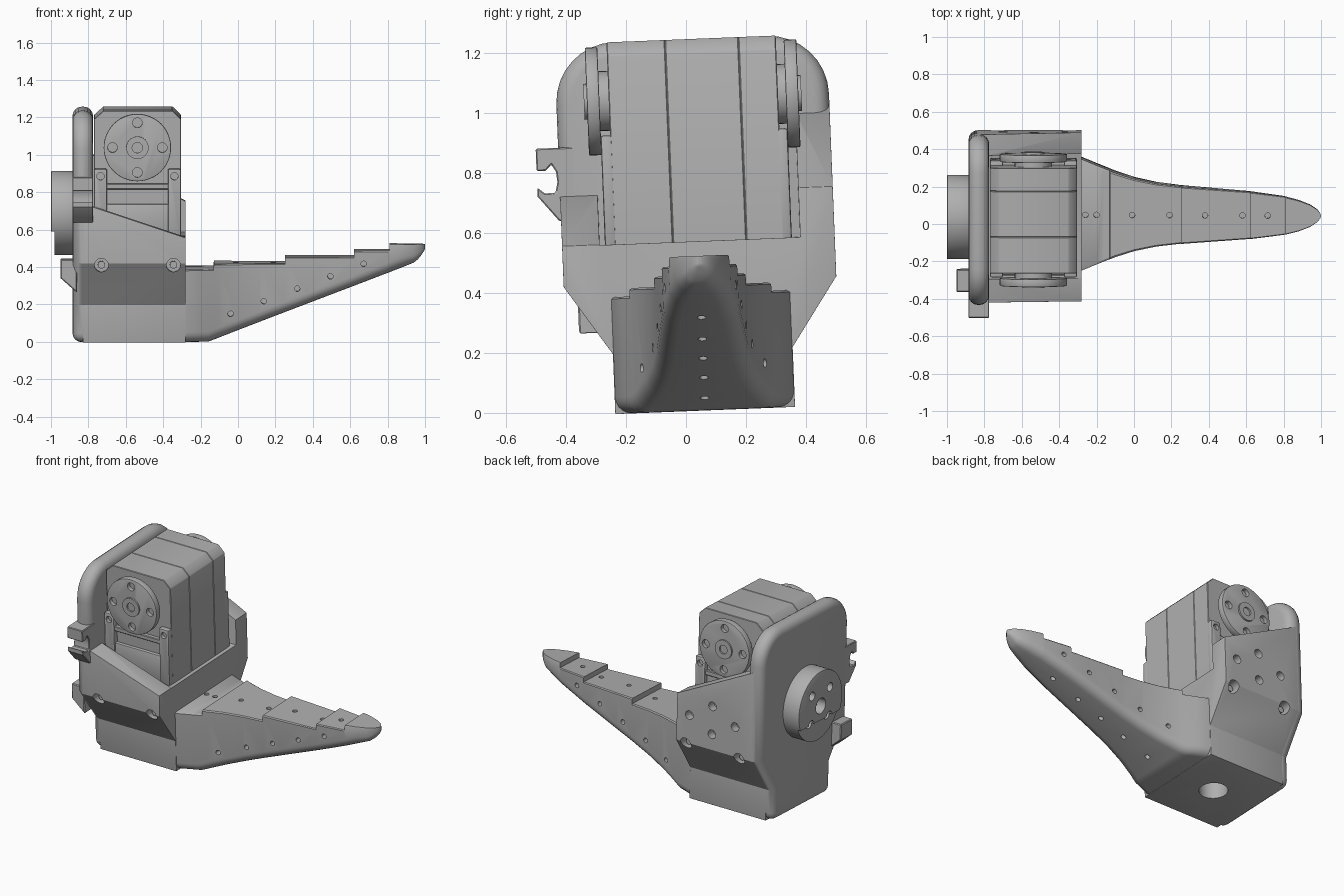
import bpy, bmesh, math
from mathutils import Matrix, Vector

cube = bpy.data.objects.get("Cube")
if cube:
    bpy.data.objects.remove(cube)

GREY = (0.43, 0.43, 0.43, 1)
mat = bpy.data.materials.new("plain grey")
mat.use_nodes = True
mat.diffuse_color = GREY
mat.node_tree.nodes["Principled BSDF"].inputs["Base Color"].default_value = GREY

parts = []
TURN = {'x': Matrix.Rotation(math.pi / 2, 4, 'Y'),
        'y': Matrix.Rotation(math.pi / 2, 4, 'X'), 'z': Matrix()}


def finish(name, bm):
    bmesh.ops.recalc_face_normals(bm, faces=bm.faces[:])
    me = bpy.data.meshes.new(name)
    bm.to_mesh(me)
    bm.free()
    me.materials.append(mat)
    ob = bpy.data.objects.new(name, me)
    bpy.context.collection.objects.link(ob)
    parts.append(ob)
    return ob


def bake(ob):
    dg = bpy.context.evaluated_depsgraph_get()
    me = bpy.data.meshes.new_from_object(ob.evaluated_get(dg))
    ob.modifiers.clear()
    ob.data = me


def bevel(ob, width, segments=4, angle=50):
    m = ob.modifiers.new("bevel", 'BEVEL')
    m.width, m.segments = width, segments
    m.limit_method, m.angle_limit = 'ANGLE', math.radians(angle)
    bake(ob)


def cut(ob, cutter):
    m = ob.modifiers.new("cut", 'BOOLEAN')
    m.operation, m.solver, m.object = 'DIFFERENCE', 'EXACT', cutter
    bake(ob)
    parts.remove(cutter)
    bpy.data.objects.remove(cutter)


def prism(name, pts, axis, a, b):
    """Extrude a profile: (y, z) points along x, or (x, z) points along y."""
    bm = bmesh.new()
    place = (lambda p: (a, p[0], p[1])) if axis == 'x' else (lambda p: (p[0], a, p[1]))
    f = bm.faces.new([bm.verts.new(place(p)) for p in pts])
    out = bmesh.ops.extrude_face_region(bm, geom=[f])
    step = Vector((b - a, 0, 0) if axis == 'x' else (0, b - a, 0))
    bmesh.ops.translate(bm, vec=step, verts=[v for v in out['geom'] if isinstance(v, bmesh.types.BMVert)])
    return finish(name, bm)


def box(name, x0, x1, y0, y1, z0, z1):
    return prism(name, [(x0, z0), (x1, z0), (x1, z1), (x0, z1)], 'y', y0, y1)


def rods(name, centres, axis, r, length, sides=20):
    """One mesh of equal cylinders, each centred on its point."""
    bm = bmesh.new()
    for c in centres:
        bmesh.ops.create_cone(bm, cap_ends=True, segments=sides, radius1=r, radius2=r,
                              depth=length, matrix=Matrix.Translation(c) @ TURN[axis])
    return finish(name, bm)


# Back plate with a rounded rim
right = [(0.3, 0), (0.3, 0.2), (0.455, 0.43)]
for i in range(9):
    t = math.pi / 2 * i / 8
    right.append((0.255 + 0.2 * math.cos(t), 1.04 + 0.2 * math.sin(t)))
plate = prism("back_plate", right + [(-y, z) for y, z in reversed(right)], 'x', -0.885, -0.775)
bevel(plate, 0.05)

# Bracket body: flared block, sloped side walls, servo pocket
flare = [(0.3, 0), (0.3, 0.2), (0.455, 0.43), (0.455, 1.04)]
body = prism("bracket_body", flare + [(-y, z) for y, z in reversed(flare)], 'x', -0.83, -0.28)
cut(body, prism("front_slope", [(-0.9, 0.773), (-0.2, 0.54), (-0.2, 1.2), (-0.9, 1.2)], 'y', -0.6, -0.32))
cut(body, prism("rear_slope", [(-0.9, 1.04), (-0.2, 0.69), (-0.2, 1.2), (-0.9, 1.2)], 'y', 0.33, 0.6))
cut(body, box("pocket", -0.775, -0.1, -0.33, 0.34, 0.565, 1.3))
bevel(body, 0.028, 3)
for side in (-1, 1):
    cut(body, rods("screw_hole", [(x, side * 0.45, 0.42) for x in (-0.73, -0.345)], 'y', 0.037, 0.16))
cut(body, rods("horn_hole", [(-0.535, 0.45, 0.71), (-0.535, 0.45, 0.53), (-0.7, 0.45, 0.62),
                             (-0.37, 0.45, 0.61)], 'y', 0.028, 0.1))
cut(body, rods("base_hole", [(-0.55, 0, 0)], 'z', 0.085, 0.3, 32))
for side in (-1, 1):
    rods("bracket_screw", [(x, side * 0.385, 0.42) for x in (-0.73, -0.345)], 'y', 0.02, 0.06, 12)

# Tapered finger with stepped top, lofted from rounded sections
WIDTH = [(-0.34, 0.3), (-0.28, 0.298), (-0.2, 0.265), (-0.1, 0.225), (0, 0.193), (0.12, 0.168),
         (0.25, 0.153), (0.62, 0.126), (0.8, 0.103), (0.88, 0.083), (0.94, 0.06),
         (0.98, 0.034), (0.995, 0.015), (1, 0.003)]
STEPS = [(-0.13, 0.39), (0.25, 0.418), (0.62, 0.452), (0.81, 0.484), (2, 0.516)]


def half_width(x):
    for (x0, w0), (x1, w1) in zip(WIDTH, WIDTH[1:]):
        if x <= x1:
            return w0 + (w1 - w0) * (x - x0) / (x1 - x0)
    return WIDTH[-1][1]


def under(x):
    z = max(0.001, 0.378 * (x + 0.16))
    return z + 0.05 * max(0, (x - 0.93) / 0.07) ** 2


def section(bm, x, top):
    w, low = half_width(x), under(x)
    r = min(0.055, w * 0.7, (top - low) * 0.6)
    half = [(w, top - 0.006), (w, low + r)]
    for i in range(1, 6):
        t = math.pi / 2 * i / 5
        half.append((w - r + r * math.cos(t), low + r - r * math.sin(t)))
    half.insert(0, (w * 0.96, top))
    ring = half + [(-y, z) for y, z in reversed(half)]
    return [bm.verts.new((x, y, z)) for y, z in ring]


bm = bmesh.new()
xs = sorted({x for x, _ in WIDTH} | {s for s, _ in STEPS[:-1]} | {-0.16, 0.37, 0.5, 0.96})
rings, level = [], 0
for x in xs:
    rings.append(section(bm, x, STEPS[level][1]))
    if x >= STEPS[level][0]:
        level += 1
        rings.append(section(bm, x + 0.0005, STEPS[level][1]))
for a, b in zip(rings, rings[1:]):
    for i in range(len(a)):
        j = (i + 1) % len(a)
        bm.faces.new((a[i], a[j], b[j], b[i]))
bm.faces.new(rings[0])
bm.faces.new(rings[-1])
finger = finish("finger", bm)
tops = [(-0.26, 0.39), (-0.2, 0.39), (-0.01, 0.418), (0.19, 0.418), (0.38, 0.452), (0.58, 0.452), (0.715, 0.484)]
cut(finger, rods("top_hole", [(x, 0, z) for x, z in tops], 'z', 0.015, 0.06, 12))
cut(finger, rods("under_hole", [(x, 0, under(x)) for x in (-0.05, 0.13, 0.3, 0.47, 0.66)], 'z', 0.015, 0.06, 12))
for side in (-1, 1):
    spots = [(-0.04 + 0.178 * i, 0.15 + 0.066 * i) for i in range(5)]
    cut(finger, rods("side_hole", [(x, side * half_width(x), z) for x, z in spots], 'y', 0.015, 0.08, 12))

# Servo case in three slabs
outline = [(-0.77, 0.56), (-0.305, 0.56), (-0.305, 1.195), (-0.35, 1.24), (-0.72, 1.24), (-0.77, 1.195)]
for name, y0, y1 in (("front", -0.28, -0.085), ("middle", -0.085, 0.16), ("rear", 0.16, 0.285)):
    bevel(prism("servo_case_" + name, outline, 'y', y0, y1), 0.003, 1, 30)

# Servo fittings on both ends: corner posts, cross bar, horn
for side, end in ((-1, "front"), (1, "rear")):
    lo, hi = sorted((side * 0.27, side * 0.312))
    for x in (-0.77, -0.375):
        post = box("servo_post_" + end, x, x + 0.07, lo, hi, 0.56, 0.93)
        bevel(post, 0.008, 2)
        cut(post, rods("post_hole", [(x + 0.035, side * 0.31, 0.89)], 'y', 0.02, 0.04, 12))
    bevel(box("servo_bar_" + end, -0.71, -0.36, *sorted((side * 0.27, side * 0.3)), 0.56, 0.74), 0.008, 2)
    bevel(box("servo_rail_" + end, -0.72, -0.36, *sorted((side * 0.27, side * 0.305)), 0.82, 0.85), 0.004, 1)
    hub = Vector((-0.538, 0, 1.045))
    rods("horn_collar_" + end, [hub + Vector((0, side * 0.295, 0))], 'y', 0.1, 0.06, 32)
    horn = rods("horn_" + end, [hub + Vector((0, side * 0.332, 0))], 'y', 0.18, 0.042, 48)
    bevel(horn, 0.005, 2)
    ring = [hub + Vector((dx, side * 0.353, dz))
            for dx, dz in ((0.133, 0), (-0.133, 0), (0, 0.133), (0, -0.133))]
    cut(horn, rods("bolt_holes", ring, 'y', 0.026, 0.05, 16))
    boss = rods("horn_boss_" + end, [hub + Vector((0, side * 0.352, 0))], 'y', 0.06, 0.022, 32)
    cut(boss, rods("boss_hole", [hub + Vector((0, side * 0.363, 0))], 'y', 0.028, 0.03, 16))

# Round mount behind the plate
mount = rods("rear_mount", [(-0.93, 0, 0.682)], 'x', 0.225, 0.14, 64)
bevel(mount, 0.006, 2)
cut(mount, box("mount_step", -1.1, -0.98, -0.3, 0.3, 0.4, 0.59))
bolts = [(-1, 0.13 * math.cos(a), 0.682 + 0.13 * math.sin(a))
         for a in (math.pi / 4 + i * math.pi / 2 for i in range(4))]
cut(mount, rods("mount_bolts", bolts, 'x', 0.028, 0.08, 16))
cut(mount, rods("mount_bore", [(-1, 0, 0.682)], 'x', 0.05, 0.12, 24))

# Cable hook on the plate edge and a small lug behind it
hook = prism("cable_hook", [(-0.53, 0.895), (-0.4, 0.895), (-0.4, 0.65), (-0.46, 0.65), (-0.53, 0.735),
                            (-0.53, 0.765), (-0.505, 0.745), (-0.47, 0.745), (-0.462, 0.78), (-0.465, 0.815),
                            (-0.48, 0.84), (-0.5, 0.82), (-0.53, 0.82)], 'x', -0.885, -0.775)
bevel(hook, 0.004, 1)
lug = prism("rear_lug", [(-0.86, 0.27), (-0.95, 0.35), (-0.95, 0.45), (-0.86, 0.45)], 'y', -0.41, -0.29)
bevel(lug, 0.005, 1)

# Tilt the whole assembly slightly and shade
pose = Matrix.Translation((0, 0.064, 0.008)) @ Matrix.Rotation(math.radians(2.3), 4, 'X')
bpy.ops.object.select_all(action='DESELECT')
for ob in parts:
    ob.matrix_world = pose
    ob.select_set(True)
bpy.context.view_layer.objects.active = parts[0]
bpy.ops.object.shade_smooth_by_angle(angle=math.radians(32))
